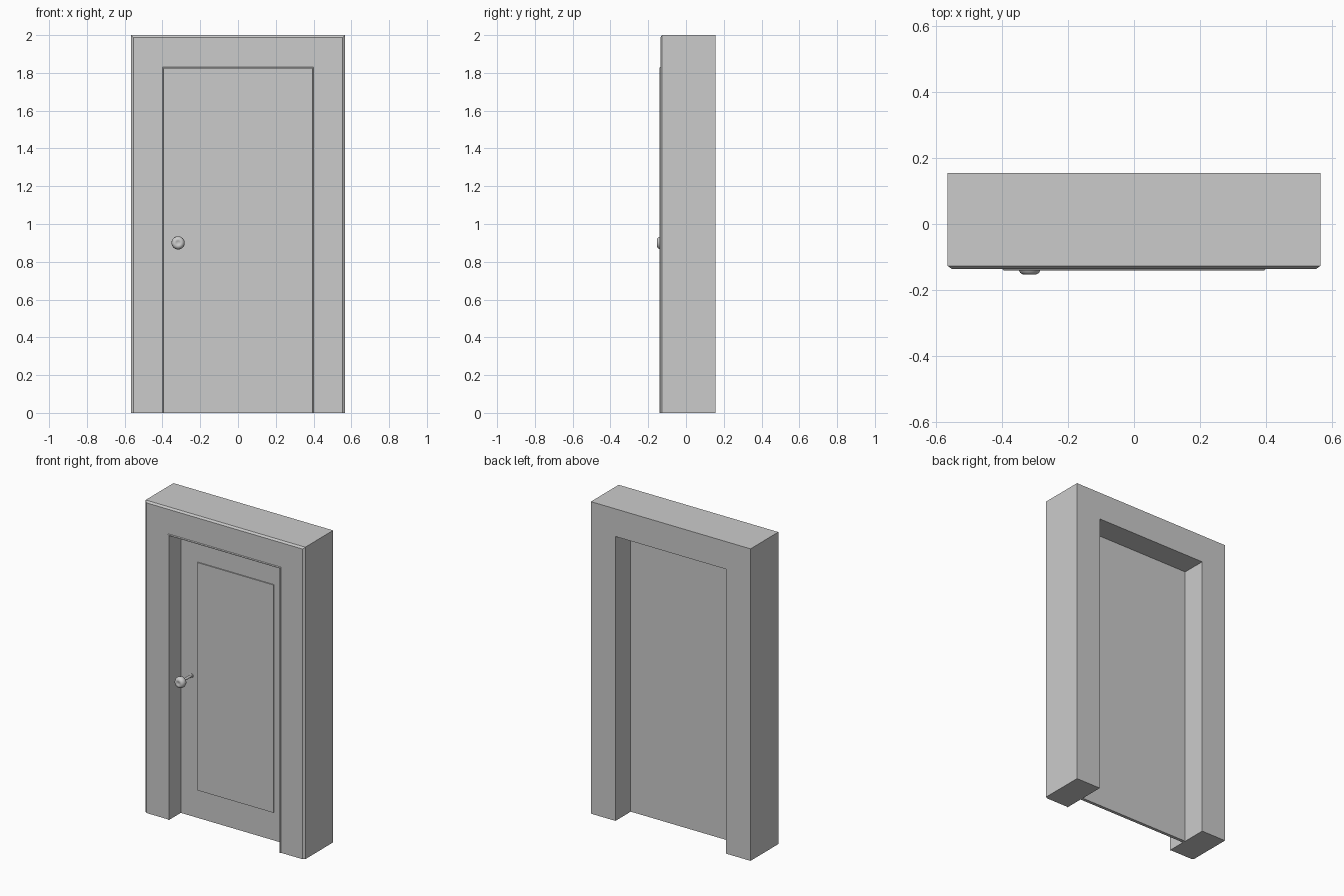
import bpy, bmesh, math
from mathutils import Matrix

cube = bpy.data.objects.get("Cube")
if cube:
    bpy.data.objects.remove(cube, do_unlink=True)

GREY = (0.6, 0.6, 0.6, 1.0)
mat = bpy.data.materials.new("plain grey")
mat.use_nodes = True
mat.diffuse_color = GREY
mat.node_tree.nodes["Principled BSDF"].inputs["Base Color"].default_value = GREY

FRONT, BACK = -0.136, 0.155


def finish(name, bm):
    bmesh.ops.recalc_face_normals(bm, faces=bm.faces)
    mesh = bpy.data.meshes.new(name)
    bm.to_mesh(mesh)
    bm.free()
    mesh.materials.append(mat)
    obj = bpy.data.objects.new(name, mesh)
    bpy.context.collection.objects.link(obj)
    return obj


def arch(name, profile):
    """Sweep a closed (half width, y, top height) section around the doorway."""
    bm = bmesh.new()
    rings = [[bm.verts.new(co) for co in
              ((-x, y, 0), (-x, y, z), (x, y, z), (x, y, 0))] for x, y, z in profile]
    for a, b in zip(rings, rings[1:] + rings[:1]):
        for i in range(3):
            bm.faces.new((a[i], a[i + 1], b[i + 1], b[i]))
    for i in (0, 3):
        bm.faces.new([r[i] for r in rings])
    return finish(name, bm)


def box(name, half_width, y0, y1, z0, z1):
    bm = bmesh.new()
    bmesh.ops.create_cube(bm, size=1, matrix=Matrix.Translation(
        (0, (y0 + y1) / 2, (z0 + z1) / 2)) @ Matrix.Diagonal(
        (2 * half_width, y1 - y0, z1 - z0, 1)))
    return finish(name, bm)


# Deep frame with a chamfered outer front edge
W, H, IN_W, IN_H, C = 0.566, 2.0, 0.392, 1.823, 0.012
arch("frame", [(IN_W, FRONT, IN_H), (W - C, FRONT, H - C), (W, FRONT + 0.009, H),
               (W, BACK, H), (IN_W, BACK, IN_H)])

# Thin bead around the opening, sloping down to the frame
arch("opening_bead", [(IN_W, FRONT + 0.004, IN_H), (IN_W, FRONT - 0.005, IN_H),
                      (IN_W + 0.004, FRONT - 0.005, IN_H + 0.004),
                      (IN_W + 0.011, FRONT + 0.004, IN_H + 0.011)])

# Door leaf with a slightly raised panel
box("door_leaf", IN_W, -0.02, 0.0, 0, IN_H)
box("door_panel", 0.27, -0.027, -0.015, 0.18, 1.64)

# Turned knob: small rose, thin stem, flattened round head
section = [(0, -0.015), (0.014, -0.015), (0.014, -0.026), (0.008, -0.03),
           (0.008, -0.1), (0.02, -0.105), (0.031, -0.115), (0.035, -0.127),
           (0.034, -0.138), (0.029, -0.148), (0.021, -0.153), (0.012, -0.153),
           (0.009, -0.151), (0, -0.151)]
bm = bmesh.new()
verts = [bm.verts.new((r, y, 0)) for r, y in section]
edges = [bm.edges.new(pair) for pair in zip(verts, verts[1:])]
bmesh.ops.spin(bm, geom=verts + edges, cent=(0, 0, 0), axis=(0, 1, 0),
               angle=math.tau, steps=32, use_duplicate=False)
bmesh.ops.remove_doubles(bm, verts=bm.verts, dist=0.0001)
knob = finish("door_knob", bm)
knob.location = (-0.317, 0, 0.9)
bpy.context.view_layer.objects.active = knob
knob.select_set(True)
bpy.ops.object.shade_smooth_by_angle(angle=math.radians(40))
